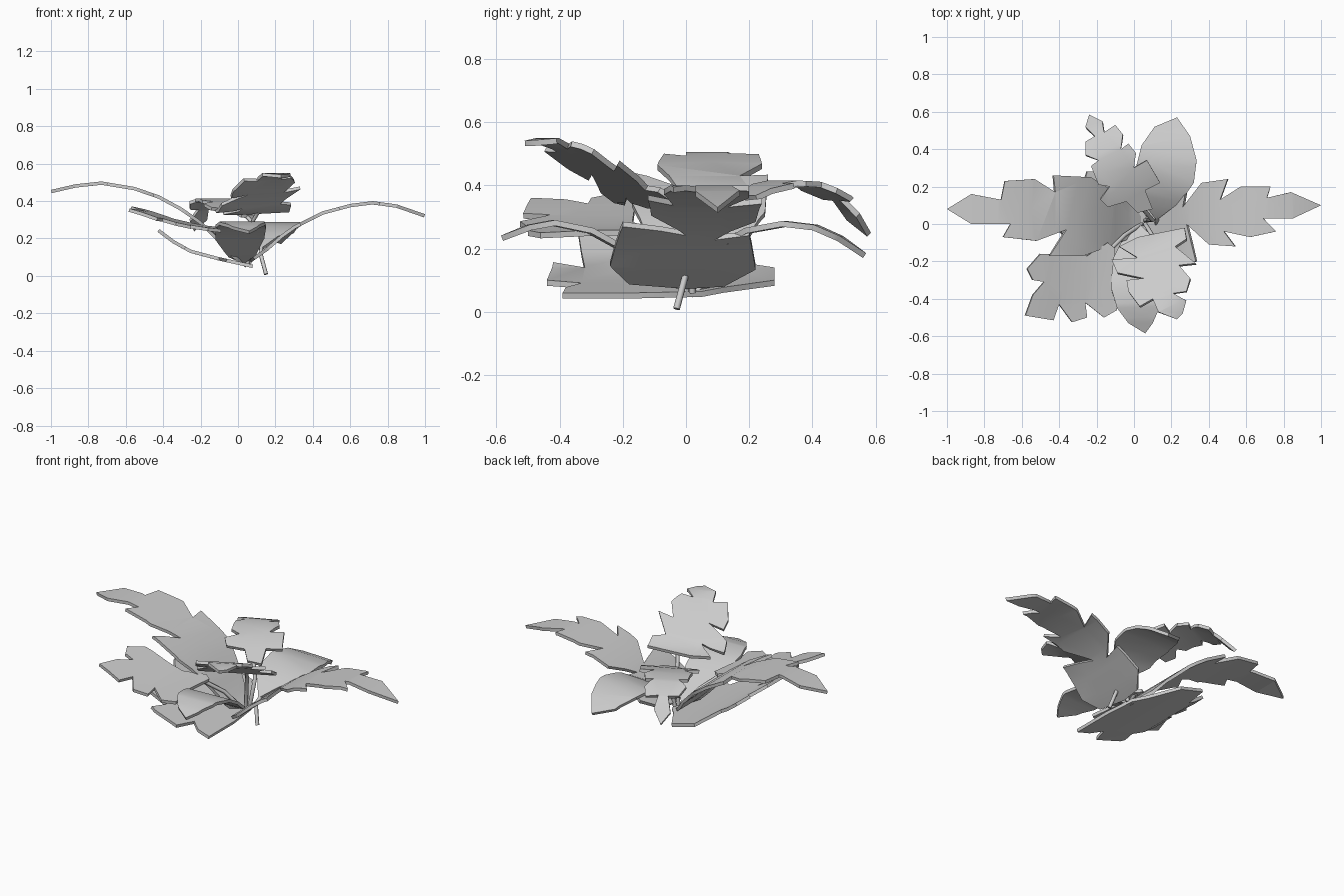
import bpy, bmesh, math
from mathutils import Vector


def height(spine, d):
    """Linear interpolation of the leaf bend profile (distance, z)."""
    if d <= spine[0][0]:
        return spine[0][1]
    for (d0, z0), (d1, z1) in zip(spine, spine[1:]):
        if d <= d1:
            return z0 + (z1 - z0) * (d - d0) / (d1 - d0)
    return spine[-1][1]


def leaf(name, outline, direction, spine):
    """Flat outline, cut into bands across its direction, bent along the profile."""
    axis = Vector((direction[0], direction[1], 0)).normalized()
    bm = bmesh.new()
    face = bm.faces.new([bm.verts.new((x, y, 0)) for x, y in outline])
    face.normal_update()
    if face.normal.z < 0:
        face.normal_flip()
    bmesh.ops.triangulate(bm, faces=bm.faces[:])
    for d, _ in spine[1:-1]:
        geom = bm.verts[:] + bm.edges[:] + bm.faces[:]
        bmesh.ops.bisect_plane(bm, geom=geom, plane_co=axis * d, plane_no=axis)
    for v in bm.verts:
        v.co.z = height(spine, v.co.dot(axis))
    mesh = bpy.data.meshes.new(name)
    bm.to_mesh(mesh)
    bm.free()
    ob = bpy.data.objects.new(name, mesh)
    bpy.context.collection.objects.link(ob)
    mod = ob.modifiers.new("thickness", 'SOLIDIFY')
    mod.thickness = 0.018
    mod.offset = -1
    # smooth blade, crisp rim
    bpy.ops.object.select_all(action='DESELECT')
    bpy.context.view_layer.objects.active = ob
    ob.select_set(True)
    bpy.ops.object.modifier_apply(modifier=mod.name)
    bpy.ops.object.shade_smooth_by_angle(angle=math.radians(40))


def stem(name, points, radius=0.011):
    cu = bpy.data.curves.new(name, 'CURVE')
    cu.dimensions = '3D'
    cu.bevel_depth = radius
    cu.bevel_resolution = 1
    cu.use_fill_caps = True
    sp = cu.splines.new('POLY')
    sp.points.add(len(points) - 1)
    for p, co in zip(sp.points, points):
        p.co = (*co, 1)
    bpy.context.collection.objects.link(bpy.data.objects.new(name, cu))


# large lobed leaves to the left and right
leaf("left_leaf",
     [(-1, .08), (-.87, .16), (-.71, .13), (-.69, .23), (-.53, .24), (-.42, .17),
      (-.43, .26), (-.23, .25), (-.1, .17), (.0, .1), (.05, .02), (.0, -.07),
      (-.13, -.12), (-.27, -.17), (-.45, -.17), (-.36, -.03), (-.52, -.09),
      (-.70, -.07), (-.66, 0), (-.87, 0)],
     (-1, 0), [(-.05, .06), (.03, .12), (.1, .2), (.2, .295), (.3, .365), (.42, .43),
               (.55, .475), (.73, .505), (.87, .49), (1, .46)])
leaf("right_leaf",
     [(1, .1), (.84, .17), (.71, .14), (.73, .2), (.57, .2), (.46, .13), (.5, .24),
      (.36, .22), (.26, .09), (.28, .2), (.15, .22), (.07, .12), (.06, 0), (.08, -.18),
      (.16, -.24), (.33, -.2), (.28, 0), (.4, -.11), (.54, -.12), (.48, -.04),
      (.62, -.07), (.76, -.04), (.69, .03), (.85, .03)],
     (1, 0), [(.05, .08), (.15, .15), (.23, .22), (.3, .27), (.45, .345), (.6, .385),
              (.72, .4), (.85, .382), (1, .33)])

# lobed leaf at the front left, and the low lobed leaf beneath it
leaf("front_left_leaf",
     [(-.58, -.49), (-.54, -.38), (-.48, -.31), (-.54, -.3), (-.57, -.24), (-.5, -.16),
      (-.25, -.17), (-.14, -.1), (-.1, -.13), (-.12, -.3), (-.09, -.46),
      (-.16, -.5), (-.26, -.42), (-.25, -.5), (-.33, -.525), (-.40, -.43), (-.43, -.515)],
     (-.98, .2), [(0, .25), (.15, .27), (.3, .305), (.4, .34), (.52, .375)])
leaf("low_leaf",
     [(.08, -.39), (.0, -.38), (-.06, -.33), (-.1, -.44), (-.28, -.42), (-.25, -.32),
      (-.42, -.34), (-.41, -.18), (-.33, -.12), (-.42, .0), (-.4, .1), (-.3, .1),
      (-.25, .28), (-.1, .28), (.0, .12), (.06, .05), (.08, -.15)],
     (-1, 0), [(-.08, .06), (.1, .1), (.25, .14), (.34, .19), (.42, .25)])

# smooth oval leaves
leaf("front_oval_leaf",
     [(.06, -.585), (-.03, -.53), (-.09, -.45), (-.12, -.35), (-.12, -.2), (-.05, -.06),
      (.03, 0), (.09, -.06), (.14, -.2), (.15, -.32), (.14, -.44), (.1, -.53)],
     (.05, -1), [(0, .08), (.1, .14), (.2, .21), (.3, .265), (.42, .29), (.5, .275), (.59, .24)])
leaf("back_oval_leaf",
     [(.23, .57), (.11, .52), (.04, .42), (.01, .3), (.02, .15), (.12, .02), (.25, .12),
      (.32, .22), (.335, .34), (.3, .47)],
     (.05, 1), [(.02, .14), (.1, .21), (.2, .265), (.32, .287), (.42, .275), (.5, .24), (.58, .185)])

# raised small lobed leaves
leaf("front_upper_leaf",
     [(.23, -.51), (.13, -.47), (.1, -.4), (.03, -.44), (-.03, -.36), (-.04, -.3), (.05, -.29),
      (-.09, -.26), (-.12, -.19), (.02, -.18), (-.08, -.12), (.02, -.07), (.12, -.05),
      (.27, -.02), (.28, -.08), (.22, -.12), (.33, -.21), (.24, -.22), (.3, -.29),
      (.28, -.36), (.21, -.37), (.28, -.41), (.26, -.48)],
     (.45, -.9), [(.05, .34), (.15, .36), (.25, .43), (.33, .475), (.42, .53), (.48, .55), (.57, .54)])
leaf("back_upper_leaf",
     [(-.24, .585), (-.17, .55), (-.16, .49), (-.1, .53), (-.06, .48), (-.07, .4), (-.03, .43),
      (.01, .38), (.0, .3), (.07, .34), (.14, .22), (.06, .18), (.1, .08), (.02, .06),
      (-.04, .12), (-.14, .09), (-.18, .13), (-.13, .2), (-.19, .21), (-.23, .31),
      (-.19, .34), (-.26, .37), (-.26, .44), (-.21, .47), (-.26, .52)],
     (-.4, .9), [(0, .31), (.1, .35), (.2, .39), (.32, .415), (.42, .41), (.52, .365), (.63, .25)])

# stems
stem("back_oval_stem", [(.15, -.03, .009), (.12, 0, .12), (.13, .08, .18)])
stem("front_upper_stem", [(.05, 0, .05), (.06, 0, .26), (.11, -.08, .345)])
stem("back_upper_stem", [(.06, .02, .06), (.1, .02, .26), (.04, .09, .325)])
stem("front_left_stem", [(.04, 0, .06), (-.05, -.06, .17), (-.14, -.15, .25)])
